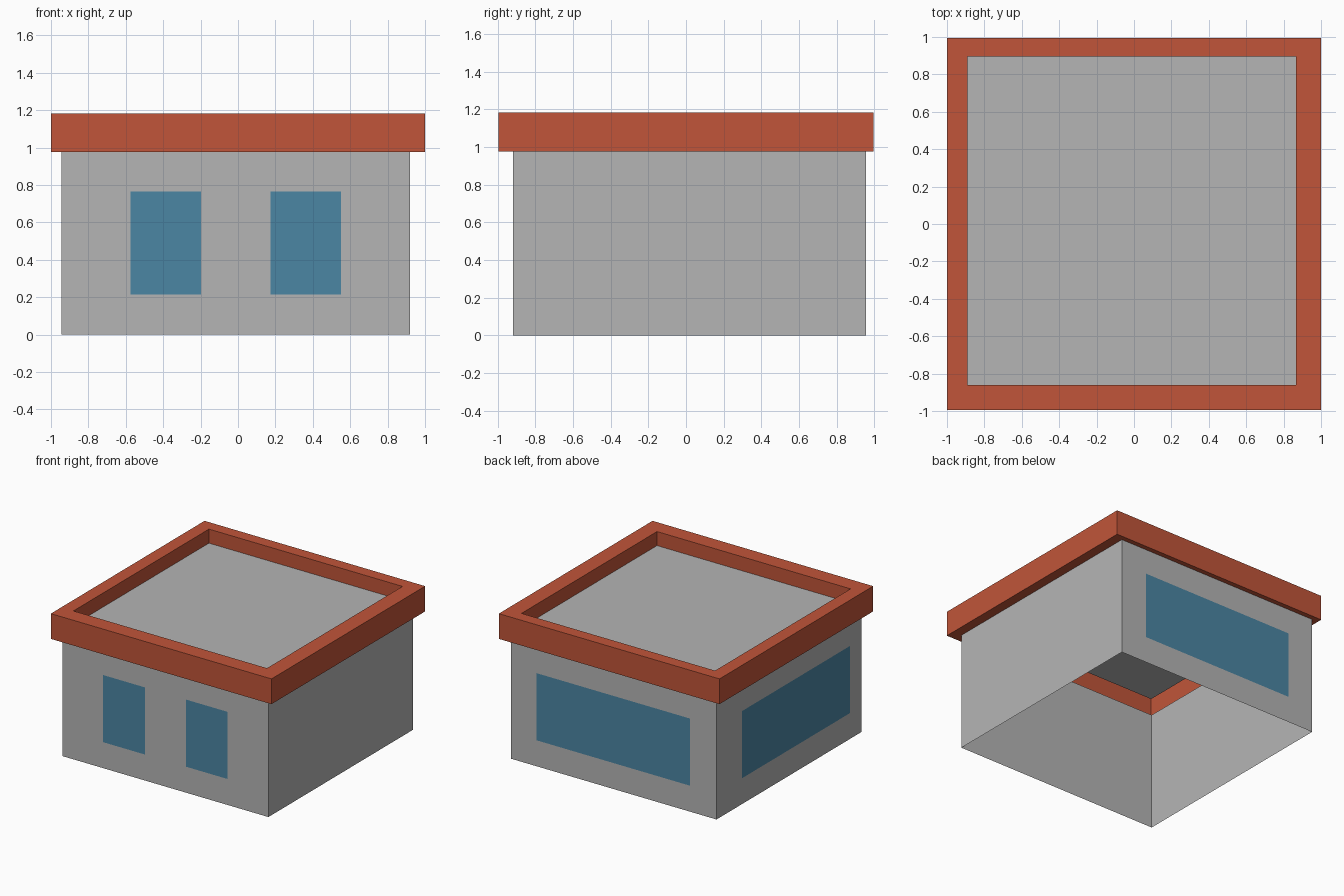
import bpy

if "Cube" in bpy.data.objects:
    bpy.data.objects.remove(bpy.data.objects["Cube"])


def material(name, rgb):
    m = bpy.data.materials.new(name)
    m.diffuse_color = (*rgb, 1)
    m.use_nodes = True
    m.node_tree.nodes["Principled BSDF"].inputs["Base Color"].default_value = m.diffuse_color
    return m


GRAY = material("wall gray", (0.46, 0.46, 0.46))
RED = material("brick red", (0.533, 0.091, 0.041))
BLUE = material("window blue", (0.07, 0.238, 0.371))

# Plan rectangles: x0, x1, y0, y1
WALL = (-0.945, 0.92, -0.92, 0.955)
EAVE = (-1.0, 1.0, -0.995, 0.995)
WELL = (-0.89, 0.865, -0.86, 0.895)


def add_mesh(name, verts, faces, mat):
    mesh = bpy.data.meshes.new(name)
    mesh.from_pydata(verts, [], faces)
    mesh.materials.append(mat)
    ob = bpy.data.objects.new(name, mesh)
    bpy.context.collection.objects.link(ob)
    return ob


def shell(name, loops, mat):
    """Bridge a stack of (rectangle, z) loops into an open shell."""
    verts = []
    for (x0, x1, y0, y1), z in loops:
        verts += [(x0, y0, z), (x1, y0, z), (x1, y1, z), (x0, y1, z)]
    faces = []
    for k in range(len(loops) - 1):
        a, b = 4 * k, 4 * k + 4
        for i in range(4):
            j = (i + 1) % 4
            faces.append((a + i, a + j, b + j, b + i))
    return add_mesh(name, verts, faces, mat)


# Walls, open underneath
shell("walls", [(WALL, 0), (WALL, 0.975)], GRAY)

# Overhanging roof rim with a parapet: out, up, in, down
EAVE_Z, TOP_Z, DECK_Z = 0.975, 1.182, 1.067
shell("roof_rim", [(WALL, EAVE_Z), (EAVE, EAVE_Z), (EAVE, TOP_Z),
                   (WELL, TOP_Z), (WELL, DECK_Z)], RED)

# Sunken flat roof deck
x0, x1, y0, y1 = WELL
add_mesh("roof_deck", [(x0, y0, DECK_Z), (x1, y0, DECK_Z),
                       (x1, y1, DECK_Z), (x0, y1, DECK_Z)], [(0, 1, 2, 3)], GRAY)


# Windows: plates just outside the wall, a to b ordered left to right from outside
def window(name, a, b, z0=0.215, z1=0.765):
    add_mesh(name, [(*a, z0), (*b, z0), (*b, z1), (*a, z1)], [(0, 1, 2, 3)], BLUE)


GAP = 0.004
front, back, left = WALL[2] - GAP, WALL[3] + GAP, WALL[0] - GAP
window("front_window_left", (-0.575, front), (-0.198, front))
window("front_window_right", (0.175, front), (0.552, front))
window("back_window", (0.685, back), (-0.71, back))
window("left_window", (left, 0.63), (left, -0.765))
